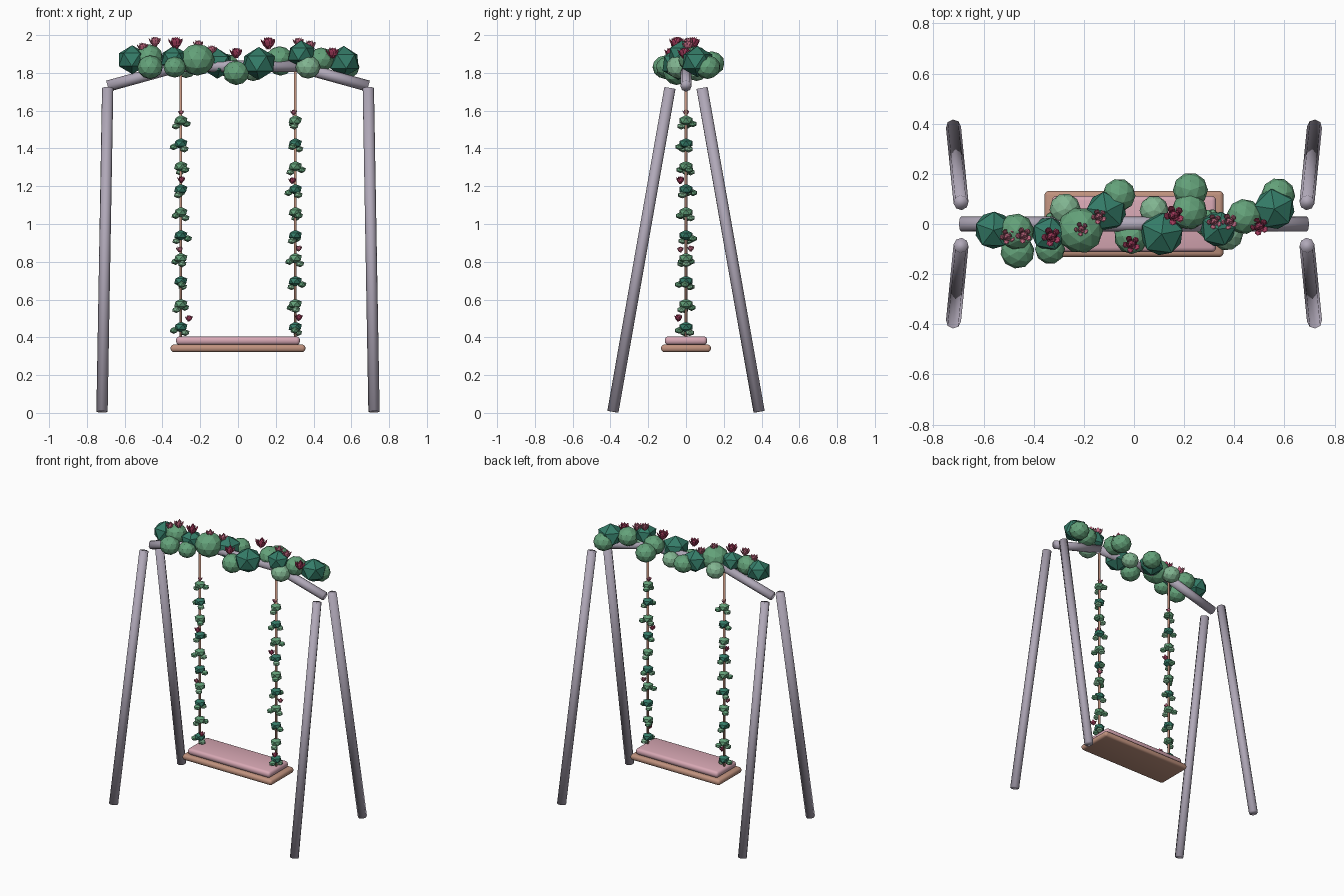
import bpy, bmesh, math, random
from mathutils import Vector, Matrix

if "Cube" in bpy.data.objects:
    bpy.data.objects.remove(bpy.data.objects["Cube"])

random.seed(4)


def mat(name, rgb):
    m = bpy.data.materials.new(name)
    lin = [((c / 255 + 0.055) / 1.055) ** 2.4 for c in rgb]
    m.diffuse_color = (*lin, 1)
    m.use_nodes = True
    m.node_tree.nodes["Principled BSDF"].inputs["Base Color"].default_value = m.diffuse_color
    return m


GREY = mat("lilac grey", (176, 168, 184))
WOOD = mat("tan wood", (192, 146, 126))
PINK = mat("cushion pink", (216, 168, 180))
DARK = mat("dark green", (52, 124, 104))
MID = mat("mid green", (100, 162, 122))
LIGHT = mat("light green", (130, 182, 146))
MAGENTA = mat("deep rose", (176, 64, 100))
ROSE = mat("soft rose", (206, 112, 138))


def finish(bm, name, material, smooth=False):
    me = bpy.data.meshes.new(name)
    bmesh.ops.recalc_face_normals(bm, faces=bm.faces)
    for f in bm.faces:
        f.smooth = smooth
    bm.to_mesh(me)
    bm.free()
    me.materials.append(material)
    ob = bpy.data.objects.new(name, me)
    bpy.context.collection.objects.link(ob)
    return ob


def add_pole(bm, a, b, r, sides):
    a, b = Vector(a), Vector(b)
    d = b - a
    m = Matrix.Translation((a + b) / 2) @ d.to_track_quat('Z', 'Y').to_matrix().to_4x4()
    bmesh.ops.create_cone(bm, cap_ends=True, segments=sides, radius1=r, radius2=r,
                          depth=d.length, matrix=m)


def add_blob(bm, c, size, sub=1, rot=None):
    m = Matrix.Translation(c) @ (rot or Matrix()) @ Matrix.Diagonal((*size, 1))
    bmesh.ops.create_icosphere(bm, subdivisions=sub, radius=1, matrix=m)


def add_rose(bm, c, r):
    # faceted bud with two rings of upright petals
    c = Vector(c)
    add_blob(bm, c, (r * 0.5, r * 0.5, r * 0.9))
    for n, rad, lean, h in ((4, 0.45, 0.15, 0.9), (5, 0.75, 0.5, 0.75)):
        for i in range(n):
            rot = Matrix.Rotation(math.tau * i / n + rad, 4, 'Z') @ \
                Matrix.Translation((rad * r, 0, 0)) @ Matrix.Rotation(lean, 4, 'Y')
            add_blob(bm, c, (r * 0.14, r * 0.42, r * h), 1, rot)


def rounded_slab(name, x, y, z0, z1, material):
    bm = bmesh.new()
    bmesh.ops.create_cube(bm, size=1, matrix=Matrix.Translation((0, 0, (z0 + z1) / 2)) @
                          Matrix.Diagonal((2 * x, 2 * y, z1 - z0, 1)))
    bmesh.ops.bevel(bm, geom=bm.edges[:], offset=(z1 - z0) * 0.42, segments=3,
                    profile=0.5, affect='EDGES')
    ob = finish(bm, name, material, True)
    bpy.context.view_layer.objects.active = ob
    ob.select_set(True)
    bpy.ops.object.shade_smooth_by_angle(angle=math.radians(40))
    ob.select_set(False)


# splayed legs
for sx, side in ((-1, "left"), (1, "right")):
    for sy, end in ((-1, "front"), (1, "back")):
        bm = bmesh.new()
        add_pole(bm, (sx * 0.72, sy * 0.387, 0.006), (sx * 0.69, sy * 0.085, 1.72), 0.03, 8)
        finish(bm, f"{end}_{side}_leg", GREY, True)

# arched top beam in three straight pieces
arch = [(-0.69, 0, 1.73), (-0.31, 0, 1.835), (0.31, 0, 1.835), (0.69, 0, 1.73)]
bm = bmesh.new()
for a, b in zip(arch, arch[1:]):
    add_pole(bm, a, b, 0.03, 8)
finish(bm, "top_beam", GREY, True)

# seat and cushion
rounded_slab("seat_board", 0.357, 0.132, 0.322, 0.362, WOOD)
rounded_slab("seat_cushion", 0.328, 0.112, 0.36, 0.405, PINK)

# ropes with leaf clusters and small roses
for sx, side in ((-1, "left"), (1, "right")):
    x = sx * 0.303
    bm = bmesh.new()
    add_pole(bm, (x, 0, 0.36), (x, 0, 1.83), 0.008, 6)
    finish(bm, f"{side}_rope", WOOD, True)
    leaves = {MID: bmesh.new(), DARK: bmesh.new(), LIGHT: bmesh.new()}
    for i in range(10):
        z = 1.548 - 0.1215 * i
        m = DARK if i % 2 else MID
        add_blob(leaves[m], (x, 0, z), (0.039, 0.039, 0.029))
        ang = i * 2.4 + (0.6 if sx < 0 else 1.9)
        for k, (lm, dz) in enumerate(((MID, -0.018), (LIGHT, -0.03))):
            a = ang + k * 2.6
            r = 0.037 - 0.012 * k
            add_blob(leaves[lm], (x + r * math.cos(a), r * math.sin(a), z + dz),
                     (0.025, 0.025, 0.018))
    for m, b in leaves.items():
        finish(b, f"{side}_rope_leaves_{m.name.split()[0]}", m)

rope_roses = [
    ((-0.30, -0.03, 1.235), 0.02, MAGENTA), ((-0.31, -0.03, 0.865), 0.017, ROSE),
    ((-0.26, -0.04, 0.50), 0.019, MAGENTA), ((0.295, 0, 1.59), 0.017, ROSE),
    ((0.288, -0.03, 1.23), 0.02, MAGENTA), ((0.32, 0.025, 0.87), 0.018, ROSE),
    ((0.322, -0.04, 0.505), 0.02, MAGENTA), ((-0.302, 0, 1.59), 0.015, ROSE),
]

# foliage canopy: x, y, z, radius
canopy = {
    DARK: [(-0.56, -0.025, 1.87, 0.083), (-0.34, -0.04, 1.875, 0.075),
           (-0.11, 0.05, 1.85, 0.088), (0.11, -0.04, 1.85, 0.095),
           (0.335, -0.02, 1.90, 0.078), (0.56, 0.06, 1.86, 0.09)],
    MID: [(-0.47, -0.03, 1.885, 0.072), (-0.335, -0.1, 1.83, 0.06),
          (-0.215, -0.025, 1.87, 0.092), (-0.06, 0.115, 1.84, 0.066),
          (-0.01, -0.05, 1.80, 0.07), (0.225, 0.135, 1.85, 0.07),
          (0.22, 0.05, 1.875, 0.072), (0.44, 0.03, 1.87, 0.07),
          (0.575, 0.115, 1.83, 0.068), (-0.465, -0.11, 1.83, 0.068)],
    LIGHT: [(-0.275, 0.06, 1.83, 0.062), (0.08, 0.055, 1.81, 0.058),
            (0.37, -0.04, 1.83, 0.066)],
}
for m, blobs in canopy.items():
    bm = bmesh.new()
    for x, y, z, r in blobs:
        spin = Matrix.Rotation(random.uniform(0, 1.2), 4, 'Z')
        add_blob(bm, (x, y, z), (r, r, r * 0.92), 1 if m is DARK else 2, spin)
    finish(bm, f"canopy_foliage_{m.name.split()[0]}", m)

# roses on the canopy
canopy_roses = [
    ((-0.505, -0.05, 1.935), 0.028, ROSE), ((-0.44, -0.045, 1.965), 0.03, ROSE),
    ((-0.33, -0.05, 1.958), 0.036, MAGENTA), ((-0.21, -0.02, 1.95), 0.026, ROSE),
    ((-0.14, 0.03, 1.92), 0.028, ROSE), ((-0.01, -0.08, 1.905), 0.032, MAGENTA),
    ((0.16, 0.035, 1.957), 0.037, MAGENTA), ((0.32, 0.01, 1.962), 0.028, ROSE),
    ((0.38, 0.01, 1.945), 0.03, ROSE), ((0.50, -0.01, 1.905), 0.033, MAGENTA),
]
for i, (c, r, m) in enumerate(rope_roses + canopy_roses):
    bm = bmesh.new()
    add_rose(bm, c, r)
    finish(bm, f"rose_{i + 1}", m)
